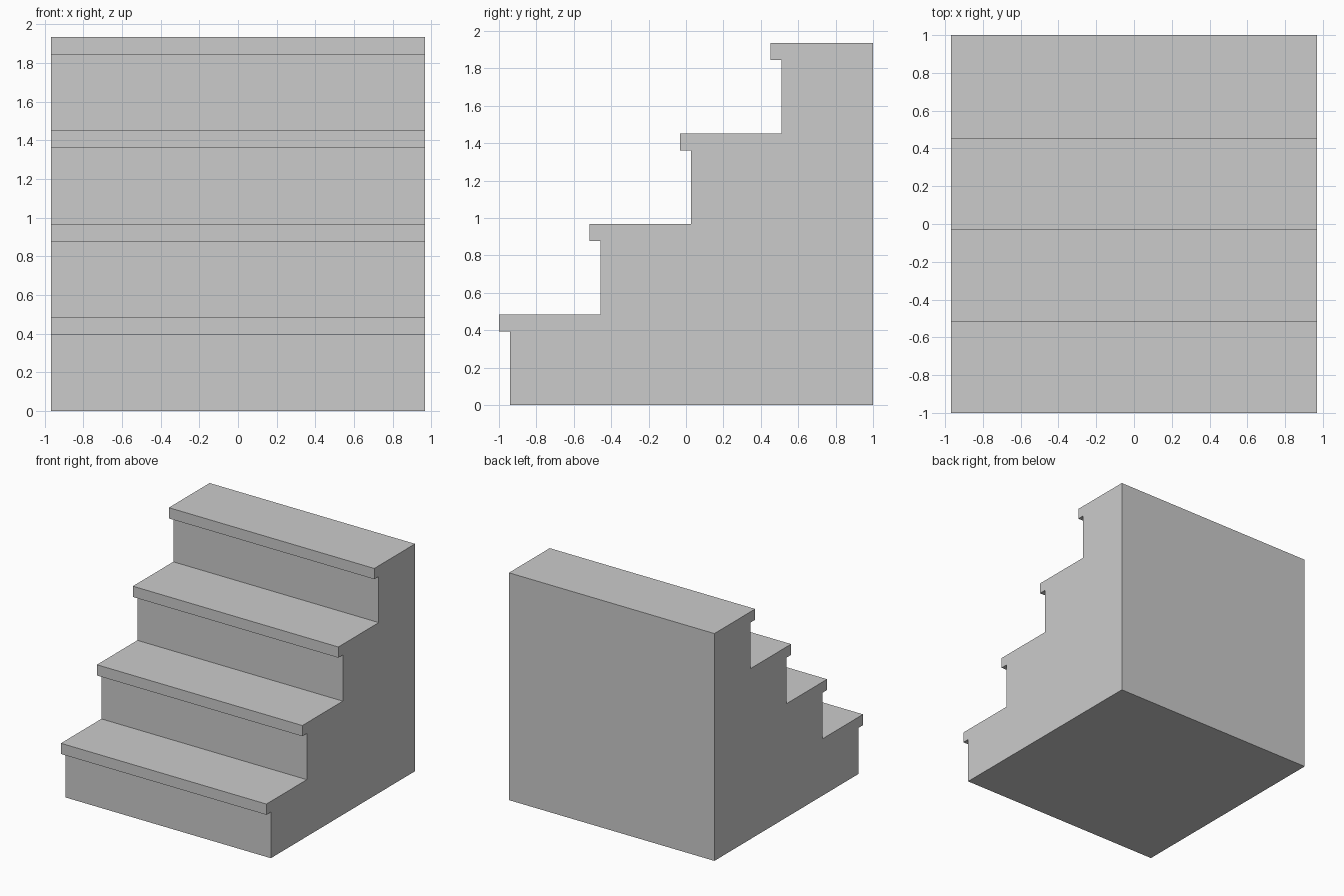
import bpy, bmesh

if "Cube" in bpy.data.objects:
    bpy.data.objects.remove(bpy.data.objects["Cube"])

STEPS, RISE, RUN = 4, 0.4839, 0.4838
HALF_WIDTH, BACK = 0.9677, 1.0
NOSE_DEPTH, NOSE_HEIGHT = 0.06, 0.0915

# Side profile: each step is a riser topped by an overhanging nosing
profile = [(BACK, 0.0)]
for i in range(STEPS):
    y = -1.0 + NOSE_DEPTH + i * RUN
    z = i * RISE
    top = z + RISE
    profile += [(y, z), (y, top - NOSE_HEIGHT),
                (y - NOSE_DEPTH, top - NOSE_HEIGHT), (y - NOSE_DEPTH, top)]
profile.append((BACK, STEPS * RISE))

# Extrude the profile across the stair width
bm = bmesh.new()
side = bm.faces.new([bm.verts.new((-HALF_WIDTH, y, z)) for y, z in profile])
result = bmesh.ops.extrude_face_region(bm, geom=[side], use_keep_orig=True)
moved = [v for v in result["geom"] if isinstance(v, bmesh.types.BMVert)]
bmesh.ops.translate(bm, verts=moved, vec=(2 * HALF_WIDTH, 0, 0))
bmesh.ops.recalc_face_normals(bm, faces=bm.faces)

mesh = bpy.data.meshes.new("staircase")
bm.to_mesh(mesh)
bm.free()
bpy.context.collection.objects.link(bpy.data.objects.new("staircase", mesh))
